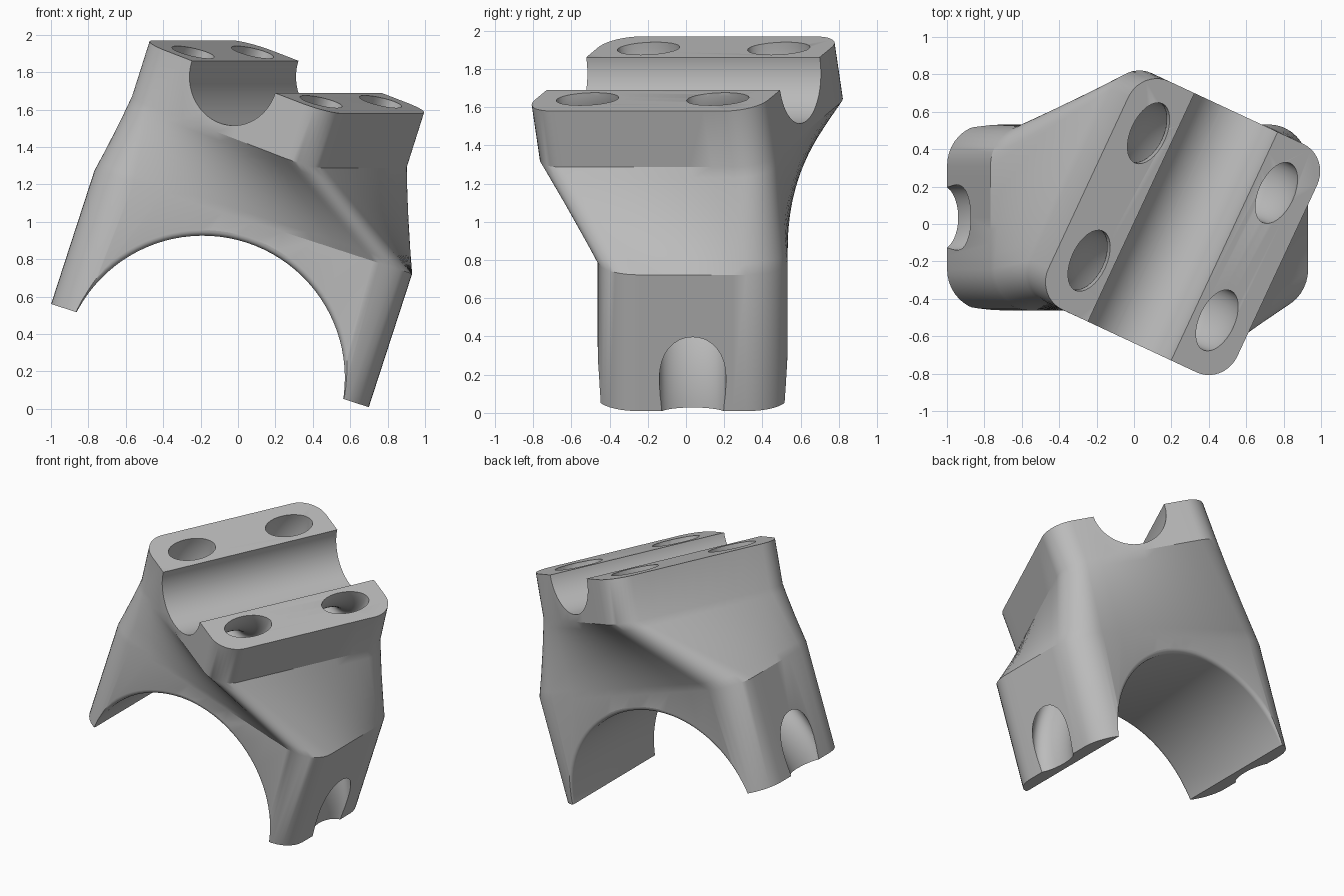
import bpy, bmesh, math
from mathutils import Matrix, Vector

cube = bpy.data.objects.get("Cube")
if cube:
    bpy.data.objects.remove(cube, do_unlink=True)

# Frames of the tilted lower saddle and the turned upper clamp
LOWER = Matrix.Translation((-0.15, 0.035, 0.285)) @ Matrix.Rotation(math.radians(18), 4, 'Y')
UPPER = (Matrix.Translation((0.261, -0.015, 1.775))
         @ Matrix.Rotation(math.radians(-25), 4, 'Z')
         @ Matrix.Rotation(math.radians(19.3), 4, 'Y'))

grey = bpy.data.materials.new("plain grey")
grey.use_nodes = True
grey.diffuse_color = (0.5, 0.5, 0.5, 1)
grey.node_tree.nodes["Principled BSDF"].inputs["Base Color"].default_value = (0.5, 0.5, 0.5, 1)


def rounded_ring(frame, hx, hy, r, z, arc=10, side=8):
    """Rounded rectangle with evenly split corners and sides."""
    corners = []
    for i, (sx, sy) in enumerate([(1, 1), (-1, 1), (-1, -1), (1, -1)]):
        corners.append([Vector((sx * (hx - r) + r * math.cos((i + k / arc) * math.pi / 2),
                                sy * (hy - r) + r * math.sin((i + k / arc) * math.pi / 2), z))
                        for k in range(arc + 1)])
    pts = []
    for i, c in enumerate(corners):
        nxt = corners[(i + 1) % 4][0]
        pts += c + [c[-1].lerp(nxt, k / side) for k in range(1, side)]
    return [frame @ p for p in pts]


def skin(name, rings, closed=False):
    """Join matching rings into a solid, capped unless closed on itself."""
    bm = bmesh.new()
    loops = [[bm.verts.new(p) for p in ring] for ring in rings]
    n = len(loops[0])
    pairs = list(zip(loops, loops[1:])) + ([(loops[-1], loops[0])] if closed else [])
    for a, b in pairs:
        for i in range(n):
            j = (i + 1) % n
            bm.faces.new((a[i], a[j], b[j], b[i]))
    if not closed:
        bm.faces.new(loops[0][::-1])
        bm.faces.new(loops[-1])
    bmesh.ops.recalc_face_normals(bm, faces=bm.faces)
    mesh = bpy.data.meshes.new(name)
    bm.to_mesh(mesh)
    bm.free()
    mesh.materials.append(grey)
    obj = bpy.data.objects.new(name, mesh)
    bpy.context.collection.objects.link(obj)
    return obj


def revolve(name, frame, profile, centre_z=0, closed=False, steps=96):
    """Spin (radius, y) points about the local y axis."""
    rings = [[frame @ Vector((r * math.cos(2 * math.pi * k / steps), y,
                              centre_z + r * math.sin(2 * math.pi * k / steps)))
              for k in range(steps)] for r, y in profile]
    return skin(name, rings, closed)


def strap_profile(major, y, radial=0.1, axial=0.175, n=32):
    return [(major + radial * math.cos(2 * math.pi * k / n),
             y + axial * math.sin(2 * math.pi * k / n)) for k in range(n)]


# Body: straight lower saddle, ruled loft, straight upper clamp
low = [rounded_ring(LOWER, 0.893, 0.497, 0.22, z) for z in (0, 0.75)]
high = [rounded_ring(UPPER, 0.59, 0.674, 0.17, z) for z in (-0.31, 0)]
LOFT = 10
loft = [[a.lerp(b, k / LOFT) for a, b in zip(low[1], high[0])] for k in range(1, LOFT)]
body = skin("saddle_bracket", low + loft + high)

# Arch cutter with softly flared mouths
R, FIL = 0.76, 0.03
mouth = [(R + FIL * (1 - math.cos(t)), 0.467 + FIL * math.sin(t))
         for t in [k * math.pi / 8 for k in range(5)]] + [(R + FIL, 0.6)]
arch = revolve("arch_cutter", LOWER, [(r, -y) for r, y in reversed(mouth)] + mouth, -0.125)

# Groove and curved strap tunnels
groove = revolve("groove_cutter", UPPER, [(0.26, -0.9), (0.26, 0.9)])
leg_strap = revolve("leg_strap_cutter", LOWER, strap_profile(0.94, 0), -0.125, True)
clamp_straps = [revolve("clamp_strap_cutter", UPPER, strap_profile(0.4, y), 0, True)
                for y in (-0.376, 0.376)]

cutters = [arch, groove, leg_strap] + clamp_straps
for cutter in cutters:
    mod = body.modifiers.new(cutter.name, 'BOOLEAN')
    mod.operation, mod.solver, mod.object = 'DIFFERENCE', 'EXACT', cutter

# Bake the cuts, drop the cutters, shade
bpy.context.view_layer.update()
baked = bpy.data.meshes.new_from_object(body.evaluated_get(bpy.context.evaluated_depsgraph_get()))
body.modifiers.clear()
body.data = baked
for cutter in cutters:
    bpy.data.objects.remove(cutter, do_unlink=True)
bpy.ops.object.select_all(action='DESELECT')
body.select_set(True)
bpy.context.view_layer.objects.active = body
bpy.ops.object.shade_smooth_by_angle(angle=math.radians(25))
